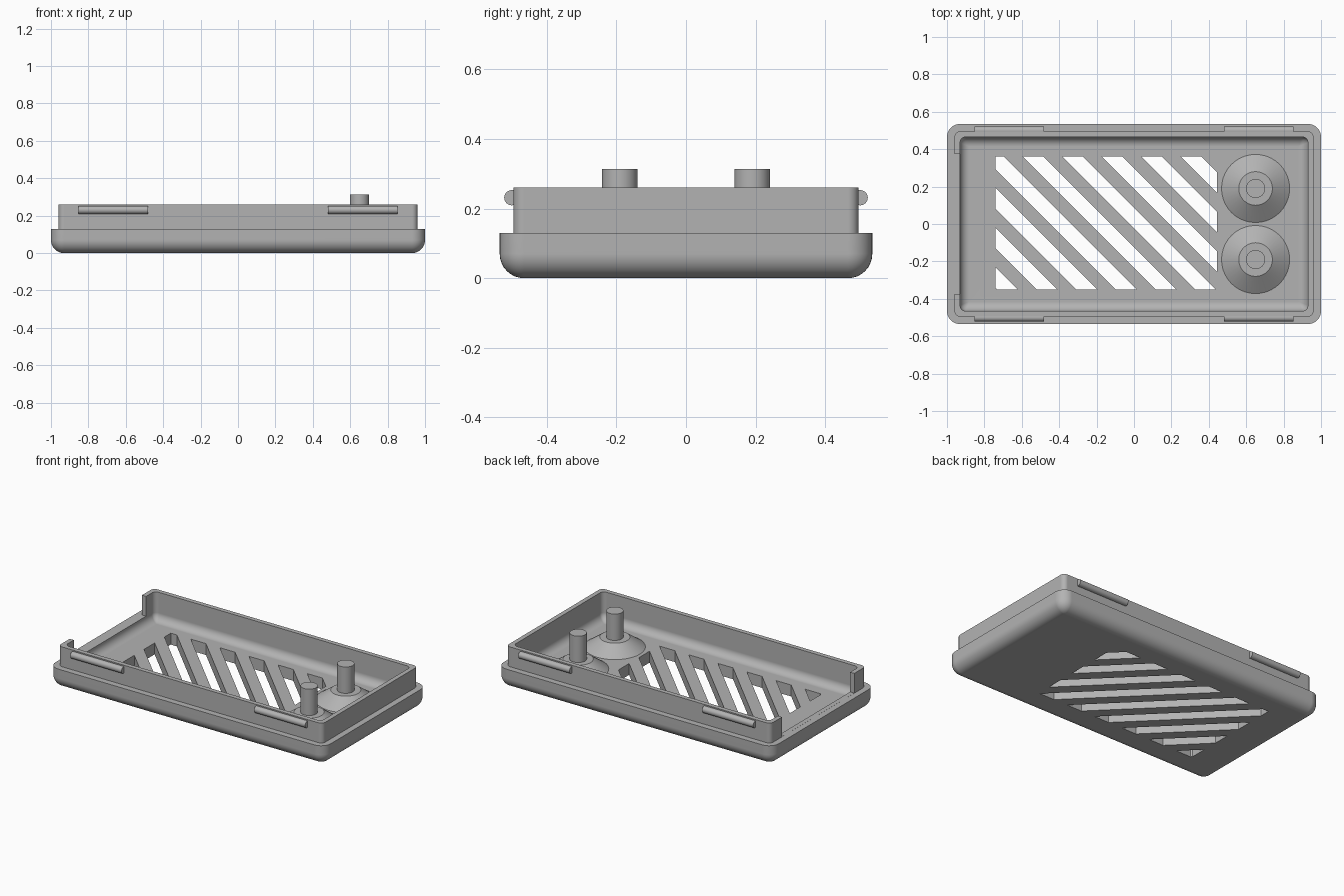
import bpy, bmesh
from math import sin, cos, pi, radians
from mathutils import Matrix, Vector

cube = bpy.data.objects.get("Cube")
if cube:
    bpy.data.objects.remove(cube, do_unlink=True)

grey = bpy.data.materials.new("plain grey")
grey.use_nodes = True
grey.diffuse_color = (0.45, 0.45, 0.45, 1)
grey.node_tree.nodes["Principled BSDF"].inputs["Base Color"].default_value = grey.diffuse_color

HALF_X, HALF_Y = 1.0, 0.535
LEDGE, RIM, FLOOR = 0.13, 0.26, 0.075


def finish(name, bm):
    """Turn a bmesh into a named grey object."""
    bmesh.ops.recalc_face_normals(bm, faces=bm.faces)
    mesh = bpy.data.meshes.new(name)
    bm.to_mesh(mesh)
    bm.free()
    mesh.materials.append(grey)
    obj = bpy.data.objects.new(name, mesh)
    bpy.context.collection.objects.link(obj)
    return obj


def activate(obj):
    bpy.ops.object.select_all(action='DESELECT')
    obj.select_set(True)
    bpy.context.view_layer.objects.active = obj


def smooth(obj):
    activate(obj)
    bpy.ops.object.shade_smooth_by_angle(angle=radians(30))


def ring(bm, inset, radius, z, steps=8):
    """Rounded rectangle of vertices, inset from the outer footprint."""
    verts = []
    for i, (sx, sy) in enumerate([(1, 1), (-1, 1), (-1, -1), (1, -1)]):
        cx = sx * (HALF_X - inset - radius)
        cy = sy * (HALF_Y - inset - radius)
        for k in range(steps + 1):
            a = (i + k / steps) * pi / 2
            verts.append(bm.verts.new((cx + radius * cos(a), cy + radius * sin(a), z)))
    return verts


def box(bm, low, high):
    low, high = Vector(low), Vector(high)
    mat = Matrix.Translation((low + high) / 2) @ Matrix.Diagonal((*(high - low), 1))
    bmesh.ops.create_cube(bm, size=1, matrix=mat)


# Tray: one wall profile (inset, corner radius, height) lofted outside then inside
profile = []
for k in range(9):
    a = k / 8 * pi / 2
    profile.append((0.07 * (1 - sin(a)), max(0.07 * sin(a), 0.003), 0.07 * (1 - cos(a))))
profile += [(0, 0.07, LEDGE), (0.04, 0.03, LEDGE), (0.04, 0.03, RIM), (0.07, 0.03, RIM)]
for k in range(9):
    a = k / 8 * pi / 2
    profile.append((0.07 + 0.05 * (1 - cos(a)), max(0.03 * cos(a), 0.003),
                    FLOOR + 0.05 * (1 - sin(a))))

bm = bmesh.new()
rings = [ring(bm, *p) for p in profile]
for lower, upper in zip(rings, rings[1:]):
    for i in range(len(lower)):
        j = (i + 1) % len(lower)
        bm.faces.new((lower[i], lower[j], upper[j], upper[i]))
bm.faces.new(rings[0])
bm.faces.new(rings[-1])
tray = finish("tray", bm)

# Diagonal vent slots: a block sliced between pairs of 45 degree planes
cutters = bmesh.new()
for k in range(-4, 5):
    start = -0.235 + 0.2115 * k
    slot = bmesh.new()
    box(slot, (-0.74, -0.35, -0.1), (0.445, 0.36, 0.2))
    for edge, side in ((start, -1), (start + 0.11, 1)):
        cut = bmesh.ops.bisect_plane(
            slot, geom=slot.verts[:] + slot.edges[:] + slot.faces[:],
            plane_co=(edge, 0, 0), plane_no=(side, side, 0), clear_outer=True)
        edges = [e for e in cut["geom_cut"] if isinstance(e, bmesh.types.BMEdge)]
        if edges:
            bmesh.ops.edgeloop_fill(slot, edges=edges)
    bmesh.ops.recalc_face_normals(slot, faces=slot.faces)
    temp = bpy.data.meshes.new("slot")
    slot.to_mesh(temp)
    slot.free()
    cutters.from_mesh(temp)
    bpy.data.meshes.remove(temp)

# Opening in the right end wall
box(cutters, (-0.98, -0.375, LEDGE + 0.0005), (-0.9, 0.375, 0.4))
cutter = finish("cutter", cutters)
cutter.hide_render = True

activate(tray)
mod = tray.modifiers.new("openings", 'BOOLEAN')
mod.operation = 'DIFFERENCE'
mod.solver = 'EXACT'
mod.object = cutter
bpy.ops.object.modifier_apply(modifier=mod.name)
bpy.data.objects.remove(cutter, do_unlink=True)
smooth(tray)
weighted = tray.modifiers.new("clean shading", 'WEIGHTED_NORMAL')
weighted.keep_sharp = True

# Snap ridges: rods half sunk in the long walls
for side_x, word_x in ((-1, "right"), (1, "left")):
    for side_y, word_y in ((-1, "front"), (1, "back")):
        bm = bmesh.new()
        bmesh.ops.create_cone(
            bm, cap_ends=True, segments=24, radius1=0.022, radius2=0.022, depth=0.372,
            matrix=Matrix.Translation((side_x * 0.667, side_y * 0.5, 0.231))
            @ Matrix.Rotation(pi / 2, 4, 'Y'))
        smooth(finish(f"{word_y}_{word_x}_snap_ridge", bm))

# Pegs standing on conical bases
for y, word in ((-0.19, "front"), (0.19, "back")):
    for part, r1, r2, low, high in (("peg_base", 0.185, 0.09, FLOOR - 0.002, 0.14),
                                    ("peg", 0.051, 0.051, 0.13, 0.313)):
        bm = bmesh.new()
        bmesh.ops.create_cone(
            bm, cap_ends=True, segments=40, radius1=r1, radius2=r2, depth=high - low,
            matrix=Matrix.Translation((0.65, y, (low + high) / 2)))
        smooth(finish(f"{word}_{part}", bm))
